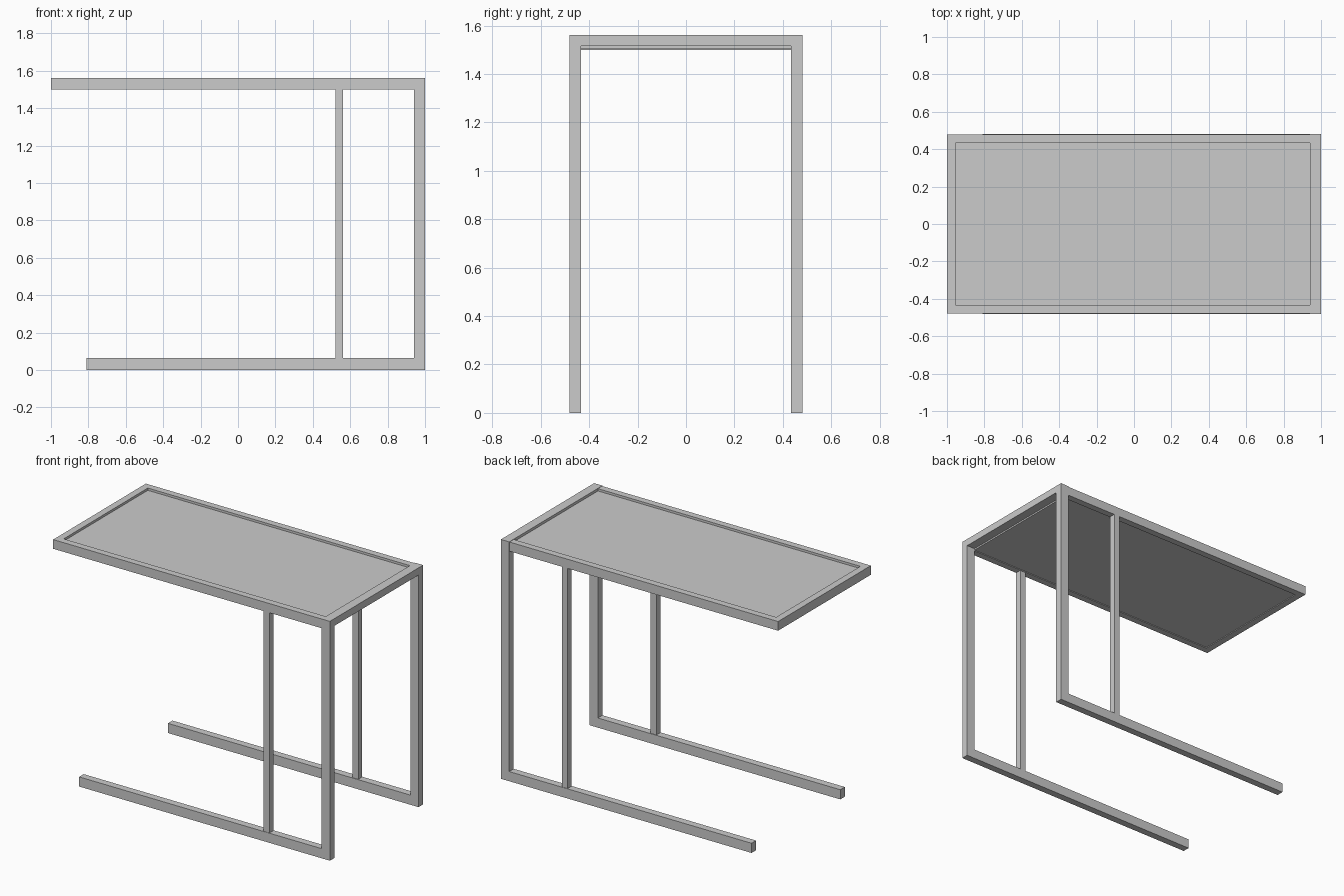
import bpy, bmesh
from mathutils import Vector

if "Cube" in bpy.data.objects:
    bpy.data.objects.remove(bpy.data.objects["Cube"])


def prism(name, points, push, mirror=False):
    """Extrude a flat outline along push; optionally mirror it across y = 0."""
    bm = bmesh.new()
    face = bm.faces.new([bm.verts.new(p) for p in points])
    res = bmesh.ops.extrude_face_region(bm, geom=[face], use_keep_orig=True)
    top = [g for g in res["geom"] if isinstance(g, bmesh.types.BMVert)]
    bmesh.ops.translate(bm, verts=top, vec=Vector(push))
    bmesh.ops.recalc_face_normals(bm, faces=bm.faces)
    mesh = bpy.data.meshes.new(name)
    bm.to_mesh(mesh)
    bm.free()
    obj = bpy.data.objects.new(name, mesh)
    bpy.context.collection.objects.link(obj)
    if mirror:
        obj.modifiers.new("Mirror", "MIRROR").use_axis = (False, True, False)
    return obj


def box(name, x, y, z, mirror=False):
    base = [(x[0], y[0], z[0]), (x[1], y[0], z[0]),
            (x[1], y[1], z[0]), (x[0], y[1], z[0])]
    return prism(name, base, (0, 0, z[1] - z[0]), mirror)


TOP = 1.562          # overall height
OUT, INN = 0.481, 0.434   # outer and inner y of the legs
LEG_X = 0.94         # inner face of the upright legs

# L-shaped side frames: floor runner plus upright leg
l_shape = [(-0.81, 0), (1, 0), (1, TOP), (LEG_X, TOP), (LEG_X, 0.063), (-0.81, 0.063)]
prism("side_frame", [(x, -OUT, z) for x, z in l_shape], (0, OUT - INN, 0), mirror=True)

# Cross bar joining the tops of the two legs
box("top_cross_bar", (LEG_X, 1), (-INN, INN), (1.515, TOP))

# Slim inner posts between the runners and the top
box("inner_post", (0.52, 0.562), (-0.478, -0.438), (0.063, 1.50), mirror=True)

# U-shaped rim around the table top, open where it meets the cross bar
RIM = 0.478
u_shape = [(LEG_X, -RIM), (LEG_X, -INN), (-0.955, -INN), (-0.955, INN),
           (LEG_X, INN), (LEG_X, RIM), (-1, RIM), (-1, -RIM)]
prism("top_rim", [(x, y, 1.50) for x, y in u_shape], (0, 0, 0.06))

# Panel set slightly below the rim
box("top_panel", (-0.955, LEG_X), (-INN, INN), (1.505, 1.545))
